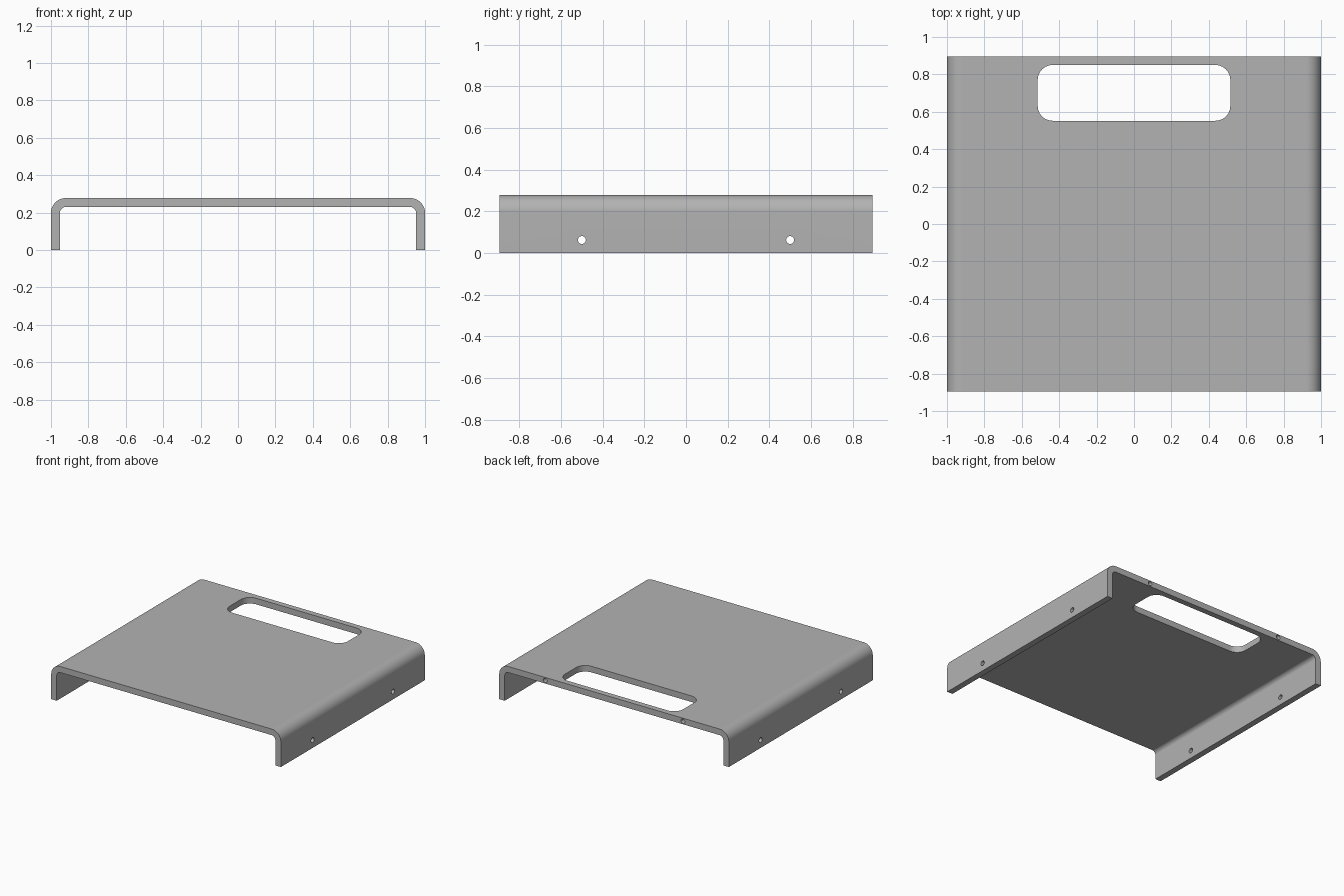
import bpy, bmesh, math

if "Cube" in bpy.data.objects:
    bpy.data.objects.remove(bpy.data.objects["Cube"])

H, HALF_Y, T = 0.278, 0.895, 0.048      # height, half depth, sheet thickness
R_OUT, R_IN = 0.08, 0.032               # bend radii


def arc(cx, cz, r, a0, a1, n=10):
    return [(cx + r * math.cos(math.radians(a0 + (a1 - a0) * i / n)),
             cz + r * math.sin(math.radians(a0 + (a1 - a0) * i / n))) for i in range(n + 1)]


def prism(name, points, offset):
    """Extrude a closed outline of 3D points along an offset."""
    bm = bmesh.new()
    face = bm.faces.new([bm.verts.new(p) for p in points])
    out = bmesh.ops.extrude_face_region(bm, geom=[face])
    bmesh.ops.translate(bm, vec=offset, verts=[v for v in out["geom"] if isinstance(v, bmesh.types.BMVert)])
    bmesh.ops.recalc_face_normals(bm, faces=bm.faces)
    mesh = bpy.data.meshes.new(name)
    bm.to_mesh(mesh)
    bm.free()
    obj = bpy.data.objects.new(name, mesh)
    bpy.context.collection.objects.link(obj)
    return obj


# Bent sheet: right half of the U-shaped profile, mirrored to the left
outer = [(1, 0)] + arc(1 - R_OUT, H - R_OUT, R_OUT, 0, 90)
inner = [(1 - T, 0)] + arc(1 - T - R_IN, H - T - R_IN, R_IN, 0, 90)
profile = (outer + [(-x, z) for x, z in reversed(outer)]
           + [(-x, z) for x, z in inner] + list(reversed(inner)))
cover = prism("bent_cover", [(x, -HALF_Y, z) for x, z in profile], (0, 2 * HALF_Y, 0))

# Rounded window near the rear edge
wx, y0, y1, r = 0.515, 0.552, 0.85, 0.08
window = (arc(wx - r, y1 - r, r, 0, 90) + arc(r - wx, y1 - r, r, 90, 180)
          + arc(r - wx, y0 + r, r, 180, 270) + arc(wx - r, y0 + r, r, 270, 360))
cutters = [prism("window_cutter", [(x, y, 0.1) for x, y in window], (0, 0, 0.4))]

# Screw holes through both side flanges
for y in (-0.5, 0.5):
    circle = arc(y, 0.062, 0.019, 0, 360, 24)[:-1]
    cutters.append(prism("side_hole_cutter", [(-1.1, a, b) for a, b in circle], (2.2, 0, 0)))

# Blind holes in the rear edge
for x in (-0.6, 0.6):
    circle = arc(x, H - T / 2, 0.017, 0, 360, 24)[:-1]
    cutters.append(prism("rear_hole_cutter", [(a, HALF_Y - 0.1, b) for a, b in circle], (0, 0.2, 0)))

bpy.context.view_layer.objects.active = cover
cover.select_set(True)
for cutter in cutters:
    mod = cover.modifiers.new("cut", "BOOLEAN")
    mod.operation, mod.solver, mod.object = "DIFFERENCE", "EXACT", cutter
    bpy.ops.object.modifier_apply(modifier=mod.name)
    bpy.data.objects.remove(cutter)

# Grey finish, smooth bends and crisp edges
grey = bpy.data.materials.new("grey_metal")
grey.diffuse_color = (0.45, 0.45, 0.45, 1)
grey.use_nodes = True
grey.node_tree.nodes["Principled BSDF"].inputs["Base Color"].default_value = grey.diffuse_color
cover.data.materials.clear()
cover.data.materials.append(grey)
bpy.ops.object.shade_smooth_by_angle(angle=math.radians(30))
weighted = cover.modifiers.new("even_shading", "WEIGHTED_NORMAL")
weighted.keep_sharp = True
